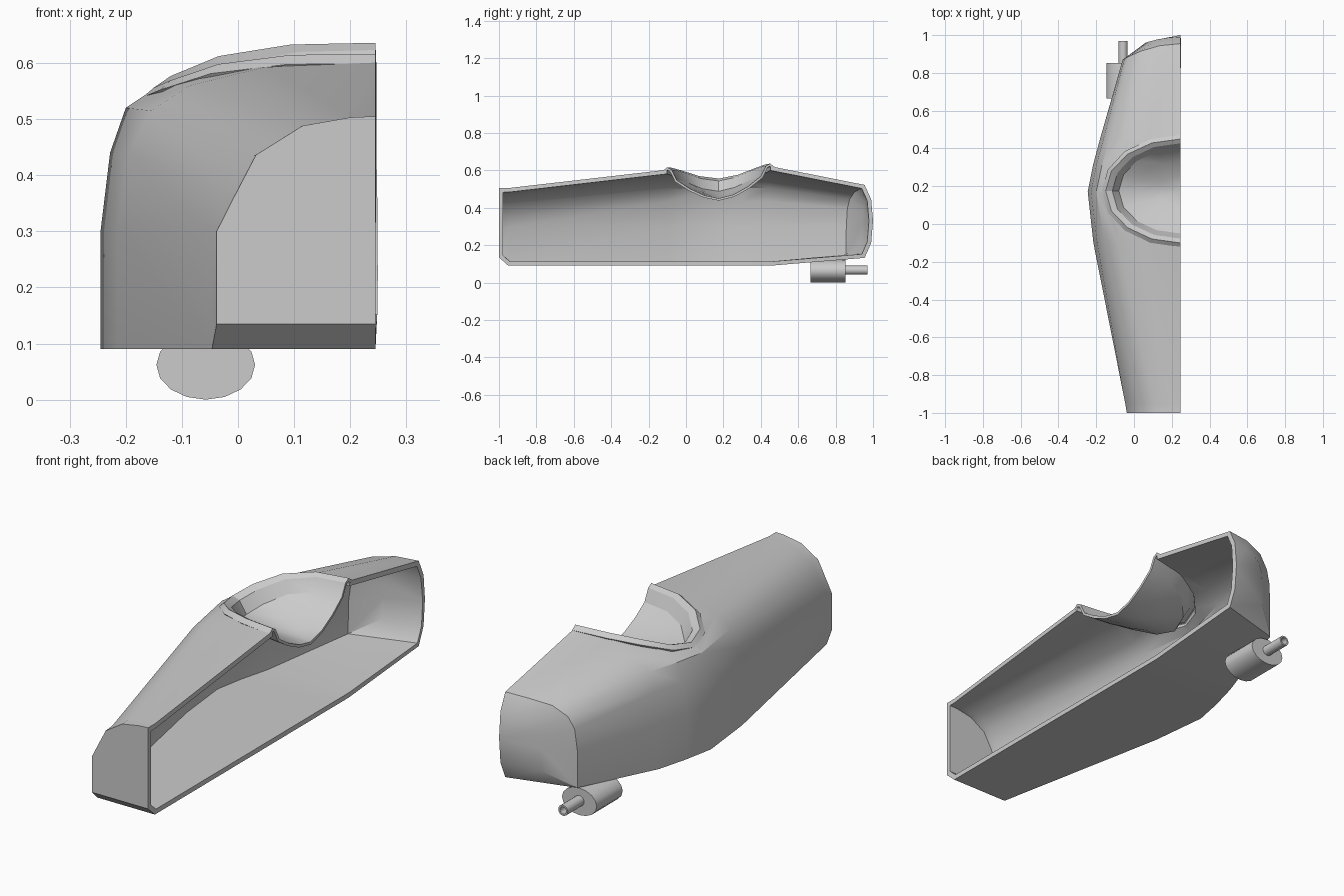
import bpy, bmesh
from math import sin, cos, pi, radians
from mathutils import Vector

if "Cube" in bpy.data.objects:
    bpy.data.objects.remove(bpy.data.objects["Cube"])

X0 = 0.245  # plane where the half body is cut open


def make(name, rings, pole=None, cap=False, facing=(0, 0, 1), closed=False):
    """Loft rings of points; end with a pole fan and/or a cap on the first ring.
    The last face made must look along 'facing'."""
    bm = bmesh.new()
    vr = [[bm.verts.new(p) for p in r] for r in rings]
    n = len(vr[0])
    span = range(n if closed else n - 1)
    for a, b in zip(vr, vr[1:]):
        for i in span:
            j = (i + 1) % n
            bm.faces.new((a[i], a[j], b[j], b[i]))
    last = None
    if pole:
        c = bm.verts.new(pole)
        for i in span:
            last = bm.faces.new((vr[-1][i], vr[-1][(i + 1) % n], c))
    if cap:
        last = bm.faces.new(vr[0])
    bmesh.ops.recalc_face_normals(bm, faces=bm.faces)
    bm.normal_update()
    if last and last.normal.dot(Vector(facing)) < 0:
        bmesh.ops.reverse_faces(bm, faces=bm.faces)
    me = bpy.data.meshes.new(name)
    bm.to_mesh(me)
    bm.free()
    ob = bpy.data.objects.new(name, me)
    bpy.context.collection.objects.link(ob)
    return ob


def solidify(ob, t):
    m = ob.modifiers.new("thickness", 'SOLIDIFY')
    m.thickness, m.offset, m.use_even_offset = t, -1, True


def finish(ob, angle=32):
    dg = bpy.context.evaluated_depsgraph_get()
    me = bpy.data.meshes.new_from_object(ob.evaluated_get(dg))
    ob.modifiers.clear()
    ob.data = me
    bpy.ops.object.select_all(action='DESELECT')
    ob.select_set(True)
    bpy.context.view_layer.objects.active = ob
    bpy.ops.object.shade_smooth_by_angle(angle=radians(angle))


# Body cross-sections: (half width, height) from lower corner to top centre
front = [(.283, .09), (.283, .3), (.25, .365), (.213, .436), (.13, .488), (.045, .503), (0, .505)]
cowl = [(.46, .09), (.46, .3), (.44, .44), (.40, .515), (.33, .56), (.20, .592), (0, .603)]
mid = [(.49, .09), (.49, .3), (.473, .44), (.445, .52), (.385, .56), (.275, .598), (0, .618)]
rear = [(.425, .09), (.425, .3), (.407, .44), (.375, .52), (.30, .572), (.18, .608), (0, .622)]
tail = [(.305, .132), (.305, .3), (.295, .40), (.27, .455), (.21, .50), (.11, .518), (0, .522)]


def ring(sec, y, curve=0, scale=1, zmin=0):
    pts = [(0, sec[0][1])] + sec
    out = []
    for w, z in pts:
        z = max(.33 + (z - .33) * scale, zmin)
        out.append((X0 - w * scale, y - curve * (w / .305) ** 2, z))
    return out


near_front = [(w * 1.03 if z < .4 else w * 1.02, z) for w, z in front]
midrear = [((a + c) / 2 + .005, (b + d) / 2) for (a, b), (c, d) in zip(mid, rear)]
midrear[-1] = (0, .62)
rings = [ring(front, -1, zmin=.135), ring(near_front, -.95), ring(cowl, -.1),
         ring(mid, .17), ring(midrear, .31), ring(rear, .45),
         ring(tail, .955, .085), ring(tail, .99, .03, .6)]
body = make("body_shell", rings, pole=(X0, 1, .33), cap=True, facing=(0, -1, 0))
solidify(body, .022)


# Cockpit half ellipse, following the curved top of the body
def rim(a, b, dz, n=9, drop=.07):
    out = []
    for i in range(n):
        t = pi * i / (n - 1)
        z = .603 + .01 * (1 - cos(t)) - drop * sin(t) ** 3.5 + dz
        out.append((X0 - a * sin(t), .175 - b * cos(t), z))
    return out


# Opening through the body
hole = []
for z in (.4, .8):
    pts = [(x, y, z) for x, y, _ in rim(.395, .277, 0)]
    hole.append([(X0 + .1, pts[0][1], z)] + pts + [(X0 + .1, pts[-1][1], z)])
cutter = make("opening_cutter", hole, closed=True)
bm = bmesh.new()
bm.from_mesh(cutter.data)
bmesh.ops.holes_fill(bm, edges=bm.edges)
bmesh.ops.recalc_face_normals(bm, faces=bm.faces)
bm.to_mesh(cutter.data)
bm.free()
cutter.hide_render = True
cutter.hide_set(True)
cut = body.modifiers.new("opening", 'BOOLEAN')
cut.object, cut.operation, cut.solver = cutter, 'DIFFERENCE', 'EXACT'
finish(body)
bpy.data.objects.remove(cutter)

# Cockpit rim and shallow tub
lip = rim(.325, .225, -.055)
floor = []
for s in (1, .7, .35):
    floor.append([(X0 + (x - X0) * s, .175 + (y - .175) * s, .45 + (z - .45) * s ** 1.7)
                  for x, y, z in lip])
tub = make("cockpit_tub", [rim(.415, .297, -.004), rim(.395, .275, .013),
                           rim(.36, .252, .0)] + floor, pole=(X0, .175, .45))
solidify(tub, .012)
finish(tub, 28)


# Underslung motor and its hollow shaft
def circle(y, rx, rz, cz, n=16):
    return [(-.0575 + rx * sin(2 * pi * i / n), y, cz + rz * cos(2 * pi * i / n)) for i in range(n)]


motor = make("motor_can", [circle(.665, .088, .062, .062), circle(.852, .088, .062, .062)],
             pole=(-.0575, .852, .062), cap=True, facing=(0, -1, 0), closed=True)
finish(motor)
shaft = make("motor_shaft", [circle(.85, .024, .024, .066), circle(.97, .024, .024, .066),
                             circle(.97, .016, .016, .066), circle(.86, .016, .016, .066)],
             pole=(-.0575, .86, .066), facing=(0, 1, 0), closed=True)
finish(shaft)
